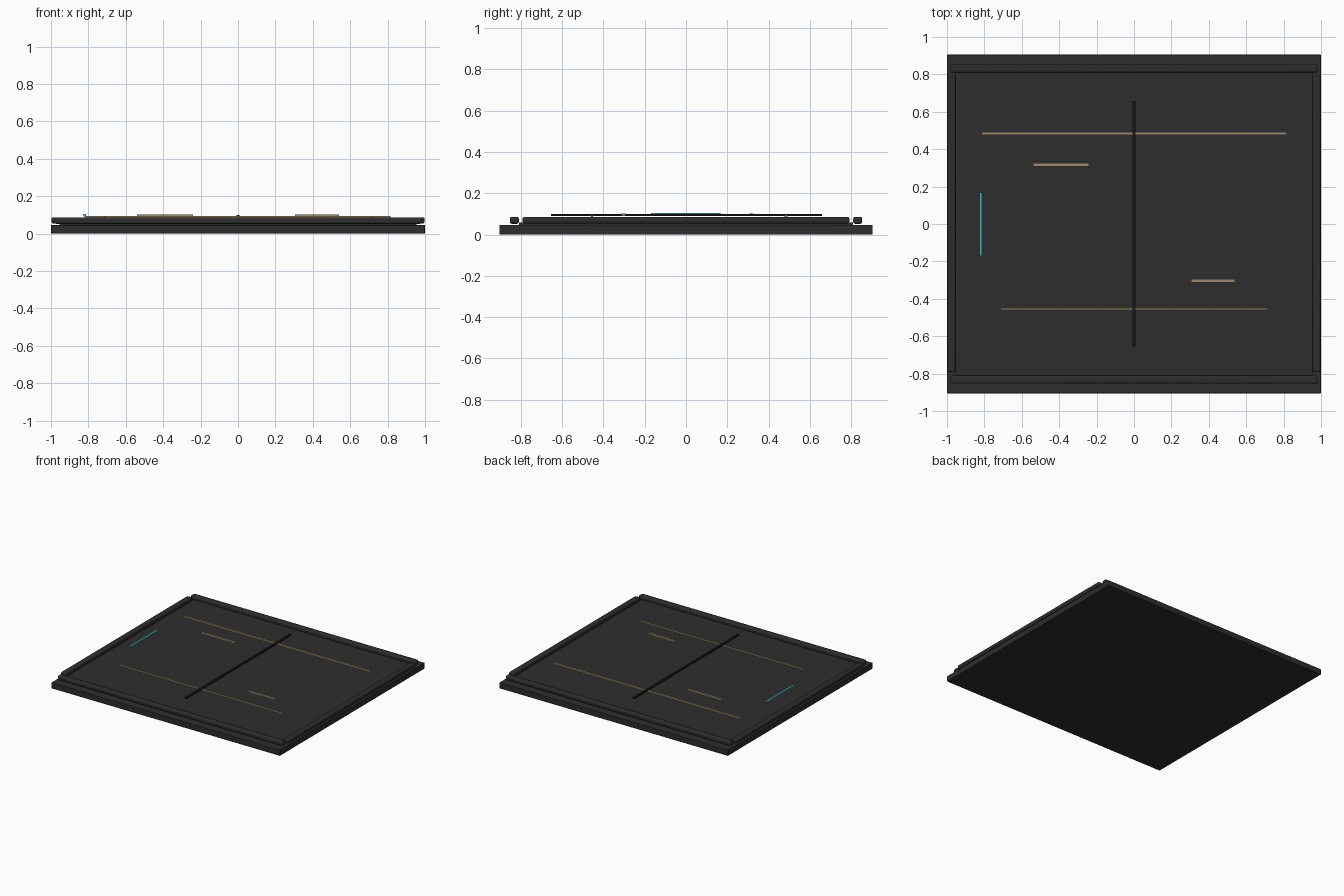
import bpy

cube = bpy.data.objects.get("Cube")
if cube:
    bpy.data.objects.remove(cube, do_unlink=True)


def material(name, color):
    m = bpy.data.materials.new(name)
    m.use_nodes = True
    m.diffuse_color = (*color, 1)
    m.node_tree.nodes["Principled BSDF"].inputs["Base Color"].default_value = (*color, 1)
    return m


charcoal = material("charcoal", (0.027, 0.027, 0.027))
black = material("black", (0.008, 0.008, 0.009))
tan = material("tan", (0.33, 0.26, 0.17))
cyan = material("cyan", (0.10, 0.42, 0.47))


def box(name, x, y, z, mat, bevel=0.0):
    """Box from (min, max) spans, with optional rounded edges."""
    spans = (x, y, z)
    bpy.ops.mesh.primitive_cube_add(size=1, location=[(a + b) / 2 for a, b in spans])
    ob = bpy.context.object
    ob.name = name
    ob.scale = [b - a for a, b in spans]
    bpy.ops.object.transform_apply(location=False, rotation=False, scale=True)
    ob.data.materials.append(mat)
    if bevel:
        mod = ob.modifiers.new("rounded edges", "BEVEL")
        mod.width = bevel
        mod.segments = 3
        bpy.ops.object.shade_smooth_by_angle()
    return ob


# Base slab and the raised panel on it
box("base", (-1, 1), (-0.905, 0.905), (0, 0.046), charcoal, 0.004)
box("panel", (-0.955, 0.955), (-0.81, 0.81), (0.044, 0.058), charcoal)

# Rounded border rails
for side, s in (("left", 1), ("right", -1)):
    box(side + "_rail", sorted((s * 0.955, s * 0.998)), (-0.792, 0.792),
        (0.054, 0.086), charcoal, 0.01)
for side, s in (("back", 1), ("front", -1)):
    box(side + "_rail", (-0.982, 0.982), sorted((s * 0.81, s * 0.854)),
        (0.052, 0.086), charcoal, 0.01)

# Long and short inlay strips
box("back_long_strip", (-0.815, 0.815), (0.477, 0.493), (0.083, 0.095), tan)
box("front_long_strip", (-0.715, 0.715), (-0.46, -0.45), (0.083, 0.095), tan)
box("back_short_strip", (-0.54, -0.24), (0.307, 0.325), (0.09, 0.102), tan)
box("front_short_strip", (0.305, 0.54), (-0.312, -0.294), (0.09, 0.102), tan)
box("side_strip", (-0.827, -0.812), (-0.17, 0.168), (0.092, 0.104), cyan)

# Centre bar crossing over the long strips
box("centre_bar", (-0.009, 0.009), (-0.655, 0.658), (0.09, 0.1), black)
